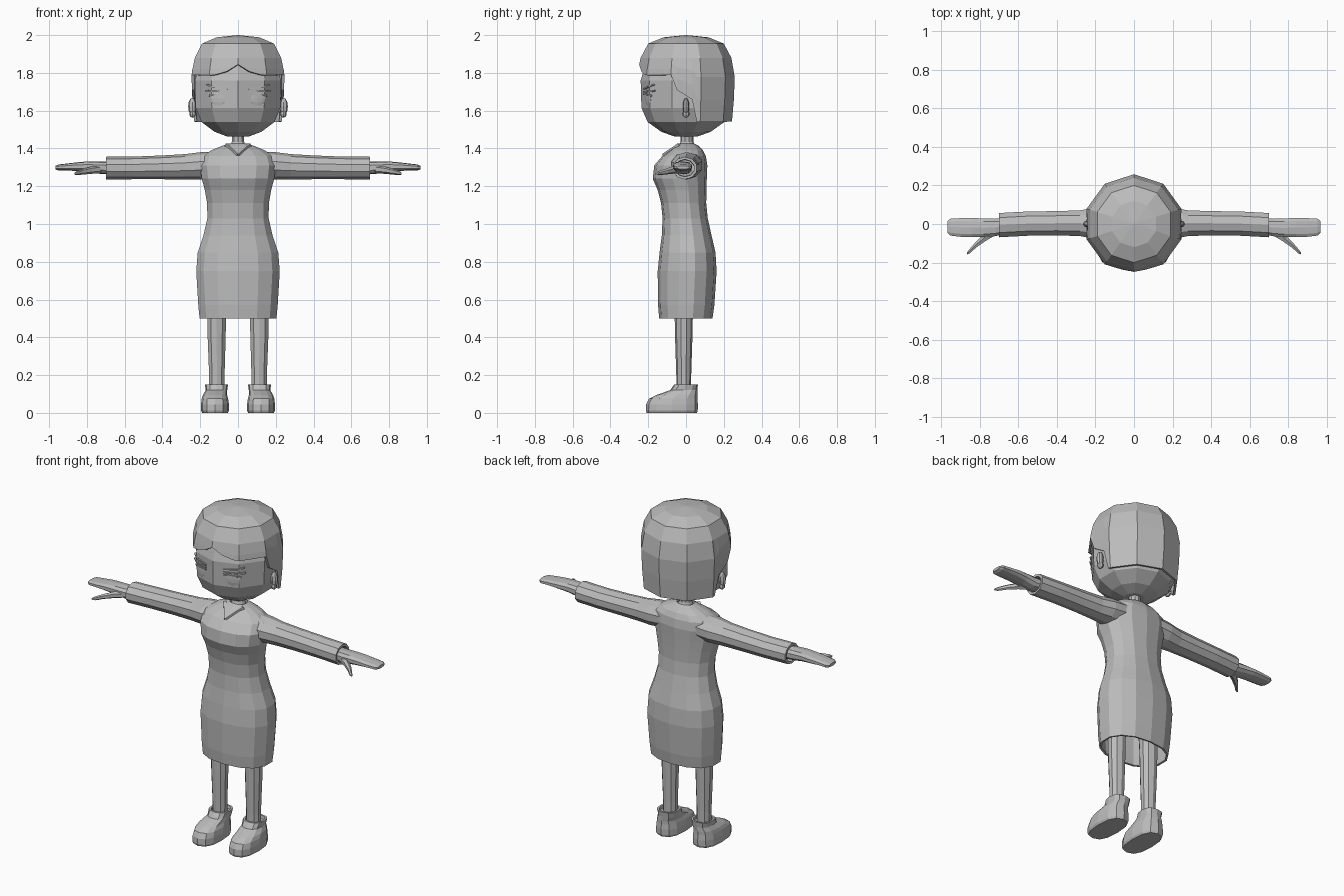
import bpy, bmesh, math
from mathutils import Vector, Matrix

if "Cube" in bpy.data.objects:
    bpy.data.objects.remove(bpy.data.objects["Cube"])

grey = bpy.data.materials.new("neutral_grey")
grey.diffuse_color = (0.5, 0.5, 0.5, 1)
grey.use_nodes = True
grey.node_tree.nodes["Principled BSDF"].inputs["Base Color"].default_value = grey.diffuse_color


def finish(name, bm, thickness=0):
    bmesh.ops.recalc_face_normals(bm, faces=bm.faces)
    me = bpy.data.meshes.new(name)
    bm.to_mesh(me)
    bm.free()
    me.materials.append(grey)
    ob = bpy.data.objects.new(name, me)
    bpy.context.collection.objects.link(ob)
    if thickness:
        mod = ob.modifiers.new("thickness", "SOLIDIFY")
        mod.thickness = thickness
        mod.offset = -1
    return ob


def loft(name, rings, cap_start=True, cap_end=True, thickness=0, closed=True):
    """Skin a sequence of point rings."""
    bm = bmesh.new()
    vs = [[bm.verts.new(p) for p in r] for r in rings]
    n = len(vs[0])
    for a, b in zip(vs, vs[1:]):
        for i in range(n if closed else n - 1):
            j = (i + 1) % n
            bm.faces.new((a[i], a[j], b[j], b[i]))
    if cap_start:
        bm.faces.new(vs[0])
    if cap_end:
        bm.faces.new(vs[-1])
    return finish(name, bm, thickness)


def spow(v, e):
    return math.copysign(abs(v) ** e, v)


def level(z, cx, cy, rx, ry, n=10, e=1.0):
    """Horizontal ring, with a vertex at the front."""
    a = [math.tau * i / n - math.pi / 2 for i in range(n)]
    return [(cx + rx * spow(math.cos(t), e), cy + ry * spow(math.sin(t), e), z) for t in a]


def upright(x, cy, cz, ry, rz, n=10, e=1.0):
    """Ring across the x axis, for arms and hands."""
    a = [math.tau * (i + 0.5) / n for i in range(n)]
    return [(x, cy + ry * spow(math.cos(t), e), cz + rz * spow(math.sin(t), e)) for t in a]


def ball(name, loc, size, rot=0, u=10, v=6):
    bm = bmesh.new()
    bmesh.ops.create_uvsphere(bm, u_segments=u, v_segments=v, radius=1)
    m = Matrix.Translation(loc) @ Matrix.Rotation(rot, 4, "Z") @ Matrix.Diagonal((*size, 1))
    bmesh.ops.transform(bm, matrix=m, verts=bm.verts)
    return finish(name, bm)


def bar(name, p, q, depth, height):
    """Box-section strip between two points."""
    p, q = Vector(p), Vector(q)
    d = (q - p).normalized()
    side = d.cross(Vector((0, 0, 1))).normalized()
    up = side.cross(d)
    return loft(name, [[c + side * a * depth + up * b * height
                        for a, b in ((1, 1), (-1, 1), (-1, -1), (1, -1))] for c in (p, q)])


# Dress: z, half width, front y, back y
DRESS = [(0.50, .208, -.142, .140), (0.57, .215, -.148, .150), (0.75, .226, -.15, .162),
         (0.85, .218, -.14, .156), (0.94, .187, -.128, .135), (1.03, .166, -.124, .115),
         (1.11, .167, -.132, .107), (1.18, .180, -.15, .108), (1.24, .196, -.176, .110),
         (1.31, .205, -.168, .113), (1.36, .190, -.125, .105), (1.39, .145, -.085, .09),
         (1.413, .088, -.055, .068), (1.425, .05, -.035, .045)]
loft("dress", [level(z, 0, (f + b) / 2, w, (b - f) / 2, 14, .88) for z, w, f, b in DRESS],
     False, False, .012)

# Neck and head
loft("neck", [level(z, 0, .005, r, r, 10) for z, r in
              ((1.34, .05), (1.41, .045), (1.435, .034), (1.50, .034))])
HEAD = [(1.463, .06), (1.488, .13), (1.54, .203), (1.615, .236), (1.76, .24), (1.86, .21), (1.93, .13)]
loft("head", [level(z, 0, 0, r, r) for z, r in HEAD])

# Hair: ten-sided shell whose lower edge follows a fringe line
PROFILE = [(2.0, .004), (1.988, .12), (1.955, .2), (1.88, .24), (1.80, .258), (1.70, .257), (1.54, .243)]
EDGE = [(0, 1.845), (.4, 1.808), (.8, 1.79), (1, 1.788), (1.5, 1.788), (2, 1.79), (2.2, 1.71),
        (2.7, 1.66), (2.88, 1.542), (3, 1.54), (4, 1.54), (5, 1.543)]


def hair_radius(z):
    for (z1, r1), (z2, r2) in zip(PROFILE, PROFILE[1:]):
        if z >= z2 - 1e-6:
            return r1 + (r2 - r1) * (z1 - z) / (z1 - z2)
    return PROFILE[-1][1]


def decagon(t):
    k = math.floor(t)
    p, q = [Vector((math.sin(a * math.pi / 5), -math.cos(a * math.pi / 5), 0)) for a in (k, k + 1)]
    return p.lerp(q, t - k)


columns = EDGE + [(10 - t, z) for t, z in reversed(EDGE[1:-1])]
hair = []
for z in (2.0, 1.988, 1.955, 1.88):
    hair.append([decagon(t) * hair_radius(z) + Vector((0, 0, z)) for t, _ in columns])
for f in (.3, .65, 1):
    ring = []
    for t, low in columns:
        z = 1.88 + (low - 1.88) * f
        ring.append(decagon(t) * hair_radius(z) + Vector((0, 0, z)))
    hair.append(ring)
loft("hair", hair, True, False, .014)

SLEEVE = [(.10, .005, 1.315, .085, .07), (.20, .003, 1.308, .085, .072), (.28, .004, 1.303, .07, .067),
          (.40, .004, 1.30, .066, .063), (.55, .002, 1.297, .066, .06), (.70, -.006, 1.296, .066, .06),
          (.70, -.006, 1.296, .052, .046), (.67, -.006, 1.296, .05, .044)]
HAND = [(.66, -.01, 1.297, .042, .034), (.72, -.018, 1.298, .047, .034), (.78, -.02, 1.303, .05, .029),
        (.84, -.018, 1.304, .052, .024), (.90, -.018, 1.302, .05, .019), (.95, -.016, 1.299, .046, .016),
        (.966, -.016, 1.299, .032, .009)]
THUMB = [(.71, -.03, 1.292, .026, .022), (.77, -.068, 1.286, .024, .02), (.82, -.108, 1.277, .018, .015),
         (.85, -.14, 1.27, .014, .012), (.865, -.152, 1.267, .006, .006)]
SHOE = [(0, -.075, .068, .133), (.012, -.075, .074, .137), (.045, -.074, .074, .137),
        (.075, -.068, .07, .128), (.095, -.048, .064, .108), (.12, -.012, .057, .072),
        (.15, 0, .061, .063), (.15, 0, .05, .052), (.135, 0, .046, .048)]

for s, side in ((1, "left"), (-1, "right")):
    # Arms
    for part, rows, n, e in (("sleeve", SLEEVE, 10, 1), ("hand", HAND, 10, .8), ("thumb", THUMB, 6, 1)):
        loft(f"{side}_{part}", [upright(x * s, y, z, a, b, n, e) for x, y, z, a, b in rows])
    # Legs
    loft(f"{side}_leg", [level(z, s * x, -.012, r, r * .92, 10) for z, x, r in
                         ((.08, .112, .042), (.2, .112, .043), (.4, .113, .05), (.55, .113, .053), (.85, .1, .06))])
    loft(f"{side}_shoe", [level(z, s * (.114 + .008 * (z < .1)), y, a, b, 12, .78) for z, y, a, b in SHOE])
    # Ears and earrings
    ball(f"{side}_ear", (s * .242, 0, 1.622), (.022, .017, .046), u=8)
    ball(f"{side}_earring", (s * .24, 0, 1.582), (.017, .019, .019), u=8)
    # Eyes, lids and brows laid on the front facets
    ball(f"{side}_eye", (s * .105, -.2, 1.665), (.045, .007, .042), s * math.radians(18), 12, 6)
    for part, z1, z2, x2 in (("brow", 1.715, 1.738, .165), ("upper_lid", 1.70, 1.705, .17),
                             ("lower_lid", 1.688, 1.68, .15)):
        y2 = -.19 + max(0, x2 - .14) * .8
        bar(f"{side}_{part}", (s * .055, -.221, z1), (s * .135, -.197, (z1 + z2) / 2), .006, .004)
        bar(f"{side}_{part}_tip", (s * .133, -.197, (z1 + z2) / 2), (s * x2, y2, z2), .006, .004)
    # Collar
    bar(f"{side}_collar", (s * .062, -.035, 1.418), (0, -.118, 1.362), .008, .01)
